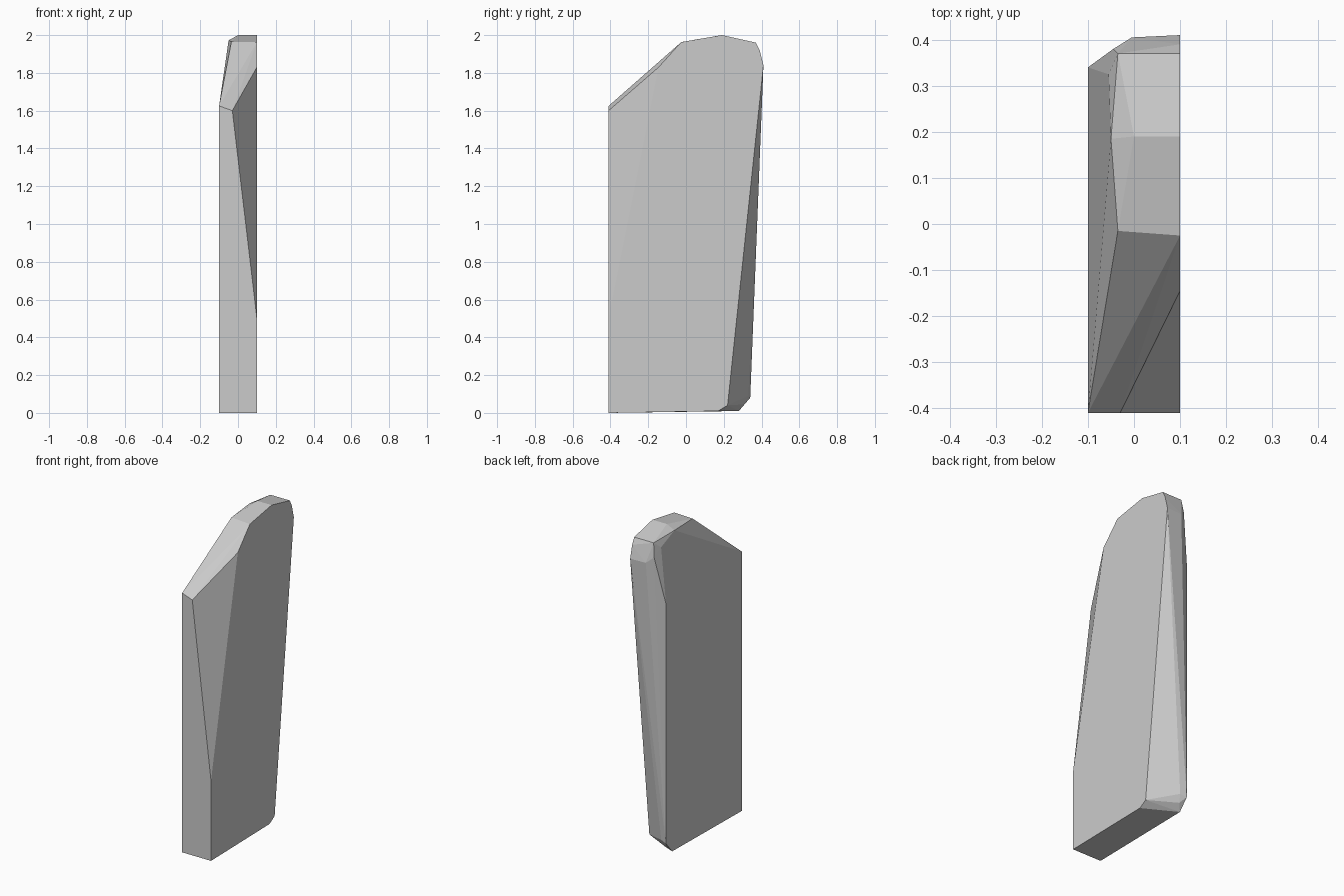
import bpy
import bmesh
import math

old = bpy.data.objects.get("Cube")
if old:
    bpy.data.objects.remove(old, do_unlink=True)

# Plain grey material
grey = bpy.data.materials.new("light_grey")
grey.use_nodes = True
colour = (0.6, 0.6, 0.6, 1)
grey.diffuse_color = colour
grey.node_tree.nodes["Principled BSDF"].inputs["Base Color"].default_value = colour

W = 0.1      # half thickness
F = -0.41    # front plane

# Flat left side outline (y, z)
left_side = [(F, 0), (0.17, 0.01), (0.22, 0.04), (0.41, 1.84), (0.39, 1.92),
             (0.37, 1.96), (0.19, 2), (-0.025, 1.963), (-0.145, 1.83), (F, 0.5)]
# Flat right side outline (y, z)
right_side = [(F, 0), (0.28, 0.01), (0.34, 0.08), (0.34, 1.58), (F, 1.625)]
# Bevel corners between the sides (x, y, z)
bevels = [
    (-0.03, F, 1.6),                                  # front corner cut
    (-0.035, -0.015, 1.965), (-0.05, 0.185, 1.972),   # top rim
    (0, 0.19, 2), (-0.035, 0.37, 1.96),
    (-0.055, 0.325, 1.92), (-0.045, 0.38, 1.875),     # rear shoulder
    (-0.005, 0.405, 1.84),
    (-0.07, 0.31, 0.045), (-0.06, 0.33, 0.09),        # rear foot
]
corners = ([(W, y, z) for y, z in left_side]
           + [(-W, y, z) for y, z in right_side] + bevels)

# Faceted slab stretched around its corners
bm = bmesh.new()
for c in corners:
    bm.verts.new(c)
hull = bmesh.ops.convex_hull(bm, input=bm.verts[:])
loose = [v for v in bm.verts if not v.link_faces]
bmesh.ops.delete(bm, geom=loose, context="VERTS")
bmesh.ops.dissolve_limit(bm, angle_limit=math.radians(0.5),
                         verts=bm.verts[:], edges=bm.edges[:])
bmesh.ops.recalc_face_normals(bm, faces=bm.faces[:])

mesh = bpy.data.meshes.new("faceted_slab")
bm.to_mesh(mesh)
bm.free()
mesh.materials.append(grey)
slab = bpy.data.objects.new("faceted_slab", mesh)
bpy.context.collection.objects.link(slab)
